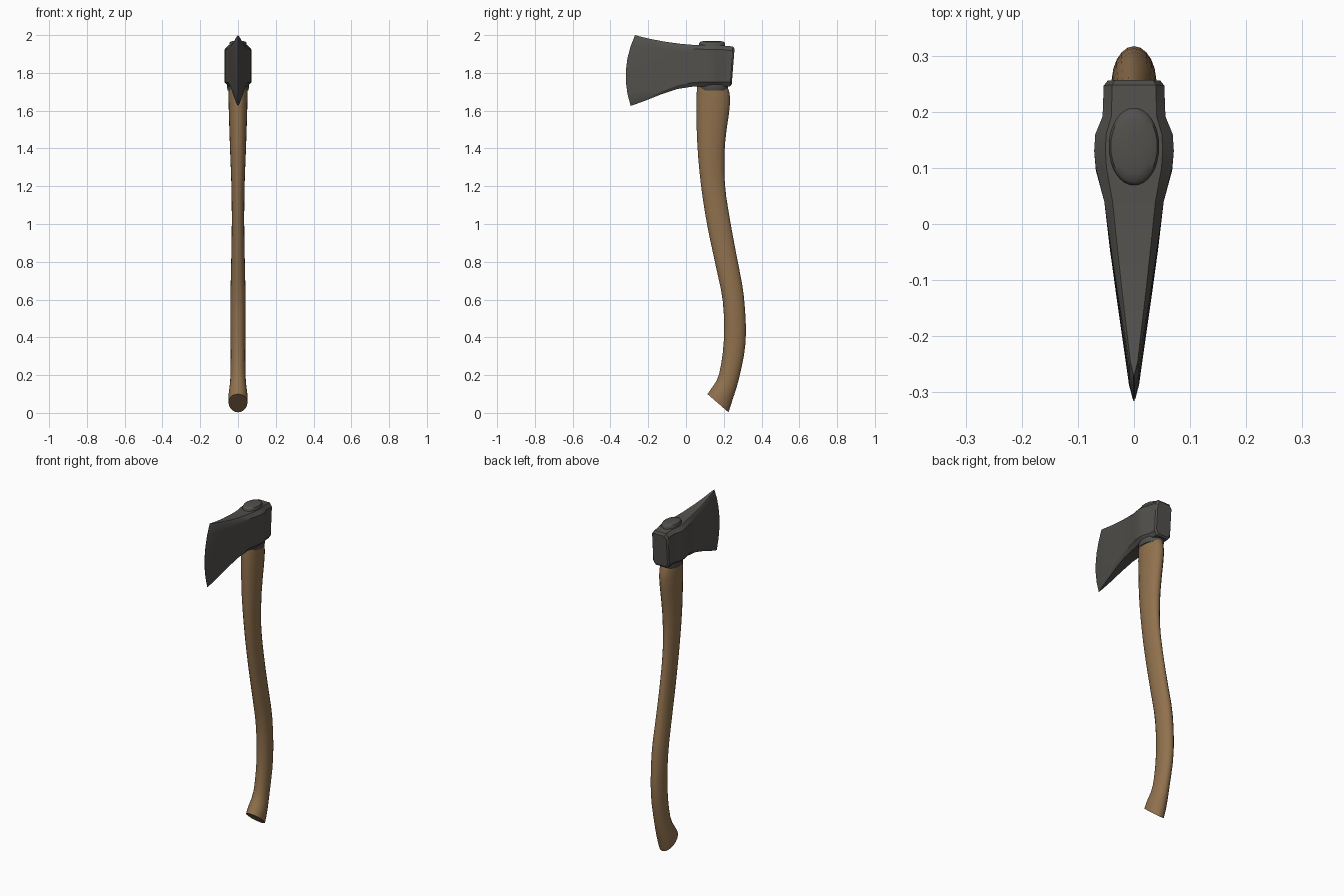
import bpy, bmesh, math
from mathutils import Vector

if "Cube" in bpy.data.objects:
    bpy.data.objects.remove(bpy.data.objects["Cube"])


def material(name, col):
    m = bpy.data.materials.new(name)
    m.diffuse_color = (*col, 1)
    m.use_nodes = True
    m.node_tree.nodes["Principled BSDF"].inputs["Base Color"].default_value = m.diffuse_color
    return m


STEEL = material("dark steel", (0.085, 0.08, 0.073))
WOOD = material("brown wood", (0.28, 0.165, 0.075))


def loft(name, rings, mat, angle):
    """Skin closed rings of equal length and cap both ends."""
    bm = bmesh.new()
    rows = [[bm.verts.new(p) for p in r] for r in rings]
    n = len(rows[0])
    for a, b in zip(rows, rows[1:]):
        for i in range(n):
            j = (i + 1) % n
            bm.faces.new((a[i], a[j], b[j], b[i]))
    bm.faces.new(rows[0])
    bm.faces.new(rows[-1][::-1])
    bmesh.ops.remove_doubles(bm, verts=bm.verts, dist=0.0002)
    bmesh.ops.recalc_face_normals(bm, faces=bm.faces)
    me = bpy.data.meshes.new(name)
    bm.to_mesh(me)
    bm.free()
    me.materials.append(mat)
    ob = bpy.data.objects.new(name, me)
    bpy.context.collection.objects.link(ob)
    bpy.ops.object.select_all(action='DESELECT')
    ob.select_set(True)
    bpy.context.view_layer.objects.active = ob
    bpy.ops.object.shade_smooth_by_angle(angle=math.radians(angle))
    return ob


def smooth_rows(rows, steps):
    """Catmull-Rom interpolation through rows of numbers."""
    rows = [Vector(r) for r in rows]
    out = []
    for i in range(len(rows) - 1):
        p0, p1 = rows[max(i - 1, 0)], rows[i]
        p2, p3 = rows[i + 1], rows[min(i + 2, len(rows) - 1)]
        for k in range(steps):
            t = k / steps
            out.append(0.5 * (2 * p1 + (p2 - p0) * t + (2 * p0 - 5 * p1 + 4 * p2 - p3) * t * t
                              + (3 * p1 - p0 - 3 * p2 + p3) * t ** 3))
    return out + [rows[-1]]


# Handle: front y, front z, back y, back z, half width of each section
HANDLE = [
    (0.113, 0.10, 0.225, 0.003, 0.050),
    (0.135, 0.13, 0.245, 0.065, 0.050),
    (0.175, 0.205, 0.280, 0.18, 0.040),
    (0.200, 0.38, 0.316, 0.38, 0.039),
    (0.195, 0.59, 0.306, 0.62, 0.040),
    (0.155, 0.79, 0.270, 0.82, 0.036),
    (0.113, 0.99, 0.235, 1.01, 0.033),
    (0.080, 1.20, 0.206, 1.21, 0.035),
    (0.060, 1.42, 0.206, 1.42, 0.043),
    (0.055, 1.64, 0.234, 1.65, 0.050),
    (0.060, 1.74, 0.215, 1.74, 0.049),
]
N = 20


def egg(row):
    fy, fz, by, bz, w = row
    ring = []
    for i in range(N):
        a = 2 * math.pi * i / N
        f = (1 - math.cos(a)) / 2
        ring.append((w * math.sin(a) * (1.06 - 0.12 * f), fy + (by - fy) * f, fz + (bz - fz) * f))
    return ring


loft("handle", [egg(r) for r in smooth_rows(HANDLE, 3)], WOOD, 35)

# Axe head: top y, top z, bottom y, bottom z, half width, forward bulge
HEAD = [
    (-0.270, 2.000, -0.293, 1.625, 0.0006, 0.037),
    (-0.245, 1.993, -0.262, 1.636, 0.009, 0.033),
    (-0.190, 1.980, -0.210, 1.655, 0.018, 0.022),
    (-0.110, 1.965, -0.130, 1.687, 0.031, 0.010),
    (-0.030, 1.954, -0.045, 1.715, 0.043, 0.003),
    (0.040, 1.948, 0.040, 1.728, 0.053, 0),
    (0.100, 1.947, 0.095, 1.729, 0.068, 0),
    (0.130, 1.946, 0.130, 1.729, 0.071, 0),
    (0.160, 1.946, 0.160, 1.729, 0.069, 0),
    (0.192, 1.945, 0.190, 1.729, 0.056, 0),
    (0.248, 1.940, 0.234, 1.729, 0.054, 0),
    (0.257, 1.928, 0.242, 1.738, 0.047, 0),
]


def head_ring(row):
    ty, tz, by, bz, w, bulge = row
    c = min(0.022, w * 0.45) / (tz - bz)
    side = [(0, 0.72), (c, 1)] + [(k / 6, 1) for k in range(1, 6)] + [(1 - c, 1), (1, 0.72)]
    pts = [(w * s, f) for f, s in side] + [(-w * s, f) for f, s in reversed(side)]
    return [(x, ty + (by - ty) * f - bulge * 4 * f * (1 - f), tz + (bz - tz) * f) for x, f in pts]


loft("axe_head", [head_ring(r) for r in HEAD], STEEL, 32)


# Rounded end of the handle eye on top, and the collar under the head
def oval(z, rx, ry, cy):
    return [(rx * math.cos(2 * math.pi * i / 32), cy + ry * math.sin(2 * math.pi * i / 32), z)
            for i in range(32)]


loft("eye_plug", [oval(z, 0.045 * s, 0.069 * s, 0.138)
                  for z, s in ((1.93, 1), (1.957, 1), (1.964, 0.92), (1.968, 0.7), (1.97, 0.3))],
     STEEL, 40)
loft("collar", [oval(z, 0.056 * s, 0.076 * s, 0.143)
                for z, s in ((1.74, 1.05), (1.722, 1.05), (1.708, 0.97))], STEEL, 40)
